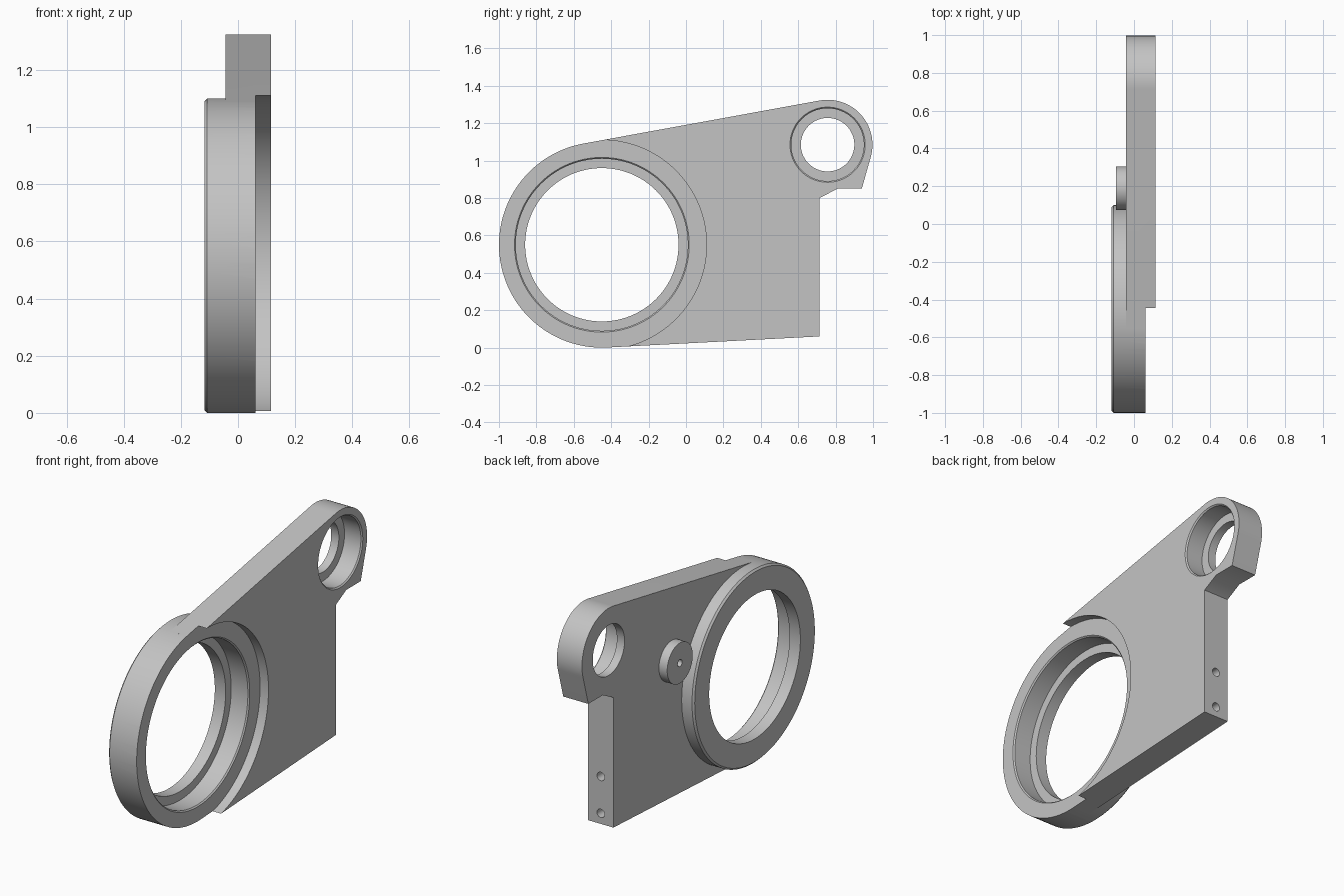
import bpy
import bmesh
from math import sin, cos, pi, radians
from mathutils import Matrix, Vector

old = bpy.data.objects.get("Cube")
if old:
    bpy.data.objects.remove(old, do_unlink=True)

steel = bpy.data.materials.new("plain grey metal")
steel.use_nodes = True
colour = (0.55, 0.55, 0.55, 1)
steel.diffuse_color = colour
steel.node_tree.nodes["Principled BSDF"].inputs["Base Color"].default_value = colour

# Shared layout: centres are (y, z), thickness runs along x
RING = Vector((-0.45, 0.55))
RING_R = 0.55
EYE = Vector((0.757, 1.085))
EYE_R = 0.24
PLATE_X = (-0.043, 0.115)
EDGE_Y = 0.715


def finish(name, bm):
    bmesh.ops.recalc_face_normals(bm, faces=bm.faces)
    mesh = bpy.data.meshes.new(name)
    bm.to_mesh(mesh)
    bm.free()
    mesh.materials.append(steel)
    obj = bpy.data.objects.new(name, mesh)
    bpy.context.collection.objects.link(obj)
    return obj


def turned(name, profile, centre, sides=128, along_y=False):
    """Solid of revolution from (position, radius) pairs along x or y."""
    bm = bmesh.new()
    rings = []
    for p, r in profile:
        rings.append([bm.verts.new((p, r * cos(2 * pi * i / sides), r * sin(2 * pi * i / sides)))
                      for i in range(sides)])
    for a, b in zip(rings, rings[1:]):
        for i in range(sides):
            j = (i + 1) % sides
            bm.faces.new((a[i], a[j], b[j], b[i]))
    bm.faces.new(rings[0])
    bm.faces.new(rings[-1])
    if along_y:
        bm.transform(Matrix.Rotation(radians(90), 4, "Z"))
    bm.transform(Matrix.Translation(centre))
    return finish(name, bm)


def combine(target, tool, operation):
    mod = target.modifiers.new("combine", "BOOLEAN")
    mod.operation = operation
    mod.solver = "EXACT"
    mod.object = tool
    bpy.context.view_layer.objects.active = target
    bpy.ops.object.modifier_apply(modifier=mod.name)
    bpy.data.objects.remove(tool, do_unlink=True)


def on_circle(centre, radius, degrees):
    a = radians(degrees)
    return centre + radius * Vector((cos(a), sin(a)))


# Plate outline: tangent to the ring above and below, rounded at the eye
outline = [on_circle(RING, RING_R, 100.3), on_circle(RING, RING_R, -87.3)]
outline += [Vector(p) for p in ((EDGE_Y, 0.06), (EDGE_Y, 0.80), (0.81, 0.85), (0.94, 0.85))]
steps = 40
outline += [on_circle(EYE, EYE_R, -15.8 + 116.1 * i / steps) for i in range(steps + 1)]

bm = bmesh.new()
face = bm.faces.new([bm.verts.new((PLATE_X[0], y, z)) for y, z in outline])
ext = bmesh.ops.extrude_face_region(bm, geom=[face])
bmesh.ops.translate(bm, vec=(PLATE_X[1] - PLATE_X[0], 0, 0),
                    verts=[v for v in ext["geom"] if isinstance(v, bmesh.types.BMVert)])
body = finish("bracket_body", bm)

# Large bearing ring and small boss on the right side
ring_at = (0, RING.x, RING.y)
ring = turned("ring", [(-0.118, RING_R - 0.01), (-0.108, RING_R), (0.09, RING_R)], ring_at)
combine(body, ring, "UNION")
boss_at = (0, 0.19, 0.81)
boss = turned("boss", [(-0.095, 0.115), (0, 0.115)], boss_at, 64)
combine(body, boss, "UNION")

# Large bore: recess, chamfer, bearing seat and lip
bore = turned("ring_bore", [(0.2, 0.56), (0.062, 0.56), (0.062, 0.467), (0.055, 0.46),
                            (-0.05, 0.46), (-0.05, 0.41), (-0.2, 0.41)], ring_at)
combine(body, bore, "DIFFERENCE")

# Small bore with chamfered seat and lip
eye = turned("eye_bore", [(0.2, 0.201), (0.115, 0.201), (0.108, 0.194), (0.005, 0.194),
                          (0.005, 0.143), (-0.2, 0.143)], (0, EYE.x, EYE.y), 96)
combine(body, eye, "DIFFERENCE")

# Blind hole in the boss, two screw holes in the back edge
combine(body, turned("boss_hole", [(-0.2, 0.02), (0.02, 0.02)], boss_at, 32), "DIFFERENCE")
for z in (0.12, 0.33):
    hole = turned("screw_hole", [(-0.15, 0.024), (0.1, 0.024)], (0.036, EDGE_Y, z), 32, True)
    combine(body, hole, "DIFFERENCE")

# Smooth curved walls, keep corners crisp
bpy.ops.object.select_all(action="DESELECT")
body.select_set(True)
bpy.context.view_layer.objects.active = body
bpy.ops.object.shade_smooth_by_angle(angle=radians(30))
